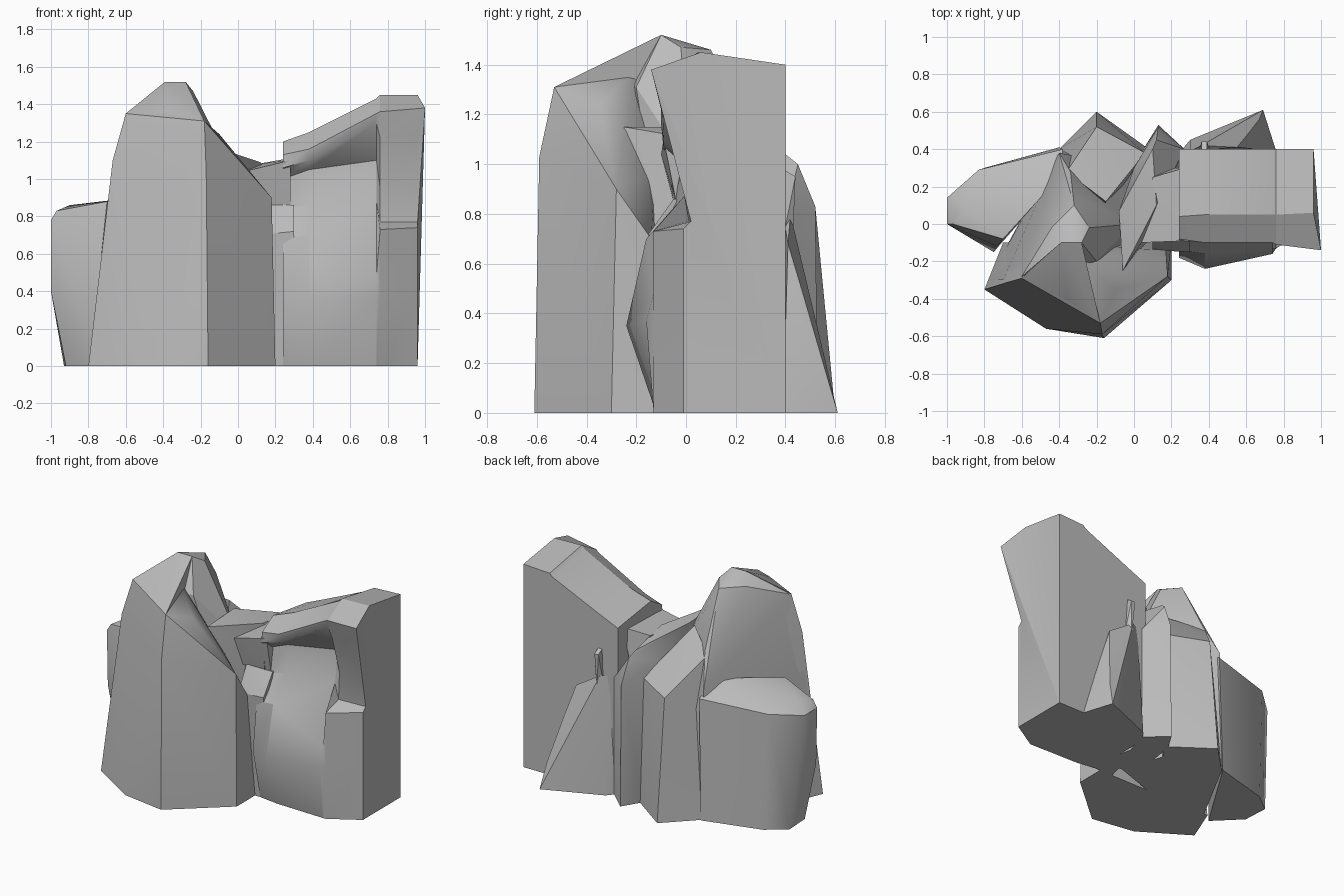
import bpy
import bmesh
import math
from mathutils import Vector

default_cube = bpy.data.objects.get("Cube")
if default_cube:
    bpy.data.objects.remove(default_cube, do_unlink=True)

# One plain stone colour
stone = bpy.data.materials.new("grey_stone")
stone.use_nodes = True
stone_colour = (0.5, 0.5, 0.5, 1)
stone.diffuse_color = stone_colour
stone.node_tree.nodes["Principled BSDF"].inputs["Base Color"].default_value = stone_colour


def finish(name, bm):
    """Turn a bmesh into a stone object with soft bends and sharp corners."""
    bmesh.ops.recalc_face_normals(bm, faces=bm.faces[:])
    mesh = bpy.data.meshes.new(name)
    bm.to_mesh(mesh)
    bm.free()
    mesh.materials.append(stone)
    obj = bpy.data.objects.new(name, mesh)
    bpy.context.collection.objects.link(obj)
    bpy.ops.object.select_all(action="DESELECT")
    obj.select_set(True)
    bpy.context.view_layer.objects.active = obj
    bpy.ops.object.shade_smooth_by_angle(angle=math.radians(28))
    return obj


def boulder(name, corners):
    """Wrap a faceted rock around a few corner points."""
    bm = bmesh.new()
    for corner in corners:
        bm.verts.new(Vector(corner))
    bmesh.ops.convex_hull(bm, input=bm.verts[:])
    loose = [v for v in bm.verts if not v.link_faces]
    bmesh.ops.delete(bm, geom=loose, context="VERTS")
    bmesh.ops.dissolve_limit(bm, angle_limit=math.radians(3),
                             verts=bm.verts[:], edges=bm.edges[:])
    return finish(name, bm)


def cliff(name, sections, back, lip_reach):
    """Loft (y, z) sections along x; the last lip point is pulled out to lip_reach."""
    bm = bmesh.new()
    rings = []
    for x, outline in sections:
        closed = outline + [(back, 0)]
        rings.append([bm.verts.new((x, y, z)) for y, z in closed])
    rings[-1][6].co.x = lip_reach
    for near, far in zip(rings, rings[1:]):
        for i in range(len(near)):
            k = (i + 1) % len(near)
            bm.faces.new((near[i], near[k], far[k], far[i]))
    bm.faces.new(rings[0])
    bm.faces.new(rings[-1])
    bmesh.ops.triangulate(bm, faces=[f for f in bm.faces if len(f.verts) > 4])
    return finish(name, bm)


# Tall front column
boulder("front_buttress", [
    (-.8, -.35, 0), (-.47, -.56, 0), (-.16, -.61, 0), (.2, -.3, 0),
    (.2, -.1, 0), (-.7, -.1, 0),
    (-.67, -.31, 1.1), (-.17, -.59, 1.03), (.18, -.28, .9),
    (.17, -.14, .7), (0, -.15, .95), (.02, -.4, 1.04),
    (-.6, -.29, 1.35), (-.18, -.53, 1.31), (-.1, -.35, 1.24),
    (-.3, -.2, 1.38), (-.5, -.1, 1.36),
])

# Summit behind the column, running down to the back
boulder("summit_rock", [
    (-.39, -.1, 1.52), (-.28, -.1, 1.52), (-.24, -.02, 1.47),
    (-.44, -.02, 1.46), (-.32, .1, 1.46),
    (-.6, -.28, 1.35), (-.2, -.2, 1.31), (-.25, .12, 1.33),
    (-.34, .28, 1.1), (-.4, .38, .88), (0, 0, 1),
    (-.7, -.3, .8), (-.78, -.3, 0), (-.4, .4, 0),
    (.1, 0, 0), (0, .3, 0),
])

# Sharp slope from the column up to the summit
boulder("summit_spur", [
    (-.6, -.29, 1.35), (-.18, -.53, 1.31), (-.36, -.4, 1.36),
    (-.39, -.1, 1.52), (-.28, -.1, 1.52), (-.3, -.1, 1.2),
])

# Low lobe on the outer side
boulder("side_lobe", [
    (-1, .14, .78), (-1, 0, .78), (-.97, 0, .83), (-.9, .1, .86),
    (-.83, .29, .8), (-.38, .4, .83), (-.4, .25, .92), (-.7, -.08, .88),
    (-1, .1, .4), (-1, .01, .4), (-.93, .2, 0), (-.92, .02, 0),
    (-.8, .3, 0), (-.4, .41, 0), (-.75, -.15, 0), (-.73, -.12, .6),
])

# Pair of upright slabs at the back
boulder("rear_slab", [
    (-.2, .52, .83), (-.2, .52, .5), (-.2, .6, 0),
    (-.4, .4, 0), (-.36, .28, 1.08), (-.15, .12, 1.17),
    (.06, .38, .85), (.08, .4, 0), (-.2, 0, 0),
])
boulder("ridge_slab", [
    (.13, .52, .83), (.12, .45, 1), (.1, .4, 1.04), (.13, .53, 0),
    (.27, .4, .8), (.27, .4, 0), (.05, .4, 0), (0, .3, .95),
    (-.08, .07, 1.15), (-.06, -.25, 1.15), (.04, -.1, 1.04),
    (.12, .1, 1.09), (0, 0, 0), (.15, 0, 0),
])

# Ledges in the gap between the two masses
boulder("gap_shelf", [
    (.03, -.1, 1.04), (.28, -.09, 1.1), (.27, .3, 1.11), (.1, .25, 1.08),
    (.06, -.05, .85), (.28, -.04, .85), (.2, .3, .8),
])
boulder("gap_step", [
    (.1, -.14, .7), (.3, -.15, .72), (.3, -.05, .86), (.1, -.05, .86),
    (.1, -.1, 0), (.3, -.1, 0), (.2, .3, 0), (.2, .3, .86),
])

# Overhanging cliff block
cliff("overhang_cliff", [
    (.24, [(-.1, 0), (-.18, .35), (-.14, .68), (-.05, .84), (-.02, 1),
           (-.09, 1.06), (-.08, 1.13), (.04, 1.2), (.4, 1.15)]),
    (.38, [(-.12, 0), (-.24, .35), (-.16, .7), (-.02, .86), (0, 1.05),
           (-.09, 1.1), (-.1, 1.16), (.05, 1.25), (.4, 1.21)]),
    (.74, [(-.13, 0), (-.16, .37), (-.13, .48), (0, .88), (.03, 1.1),
           (-.08, 1.3), (-.1, 1.35), (.05, 1.43), (.4, 1.37)]),
    (.76, [(-.13, 0), (-.13, .37), (-.13, .73), (.01, .77), (.02, .95),
           (-.06, 1.22), (-.11, 1.36), (.05, 1.45), (.4, 1.39)]),
    (.96, [(-.01, 0), (-.01, .37), (-.01, .74), (.02, .77), (-.02, .95),
           (-.1, 1.22), (-.14, 1.38), (.06, 1.45), (.4, 1.4)]),
], back=.4, lip_reach=1)

# Leaning wedge against the back of the cliff
boulder("rear_wedge", [
    (.55, .41, .68), (.6, .47, .48), (.64, .47, .36), (.67, .56, .17),
    (.69, .61, 0), (.76, .39, 0), (.25, .39, 0), (.3, .45, 0),
    (.36, .42, .8), (.3, .39, .8),
])
boulder("wedge_spike", [
    (.36, .44, .95), (.39, .44, .95), (.39, .39, .98), (.36, .39, .98),
    (.35, .39, .7), (.41, .39, .7), (.38, .43, .7),
])
